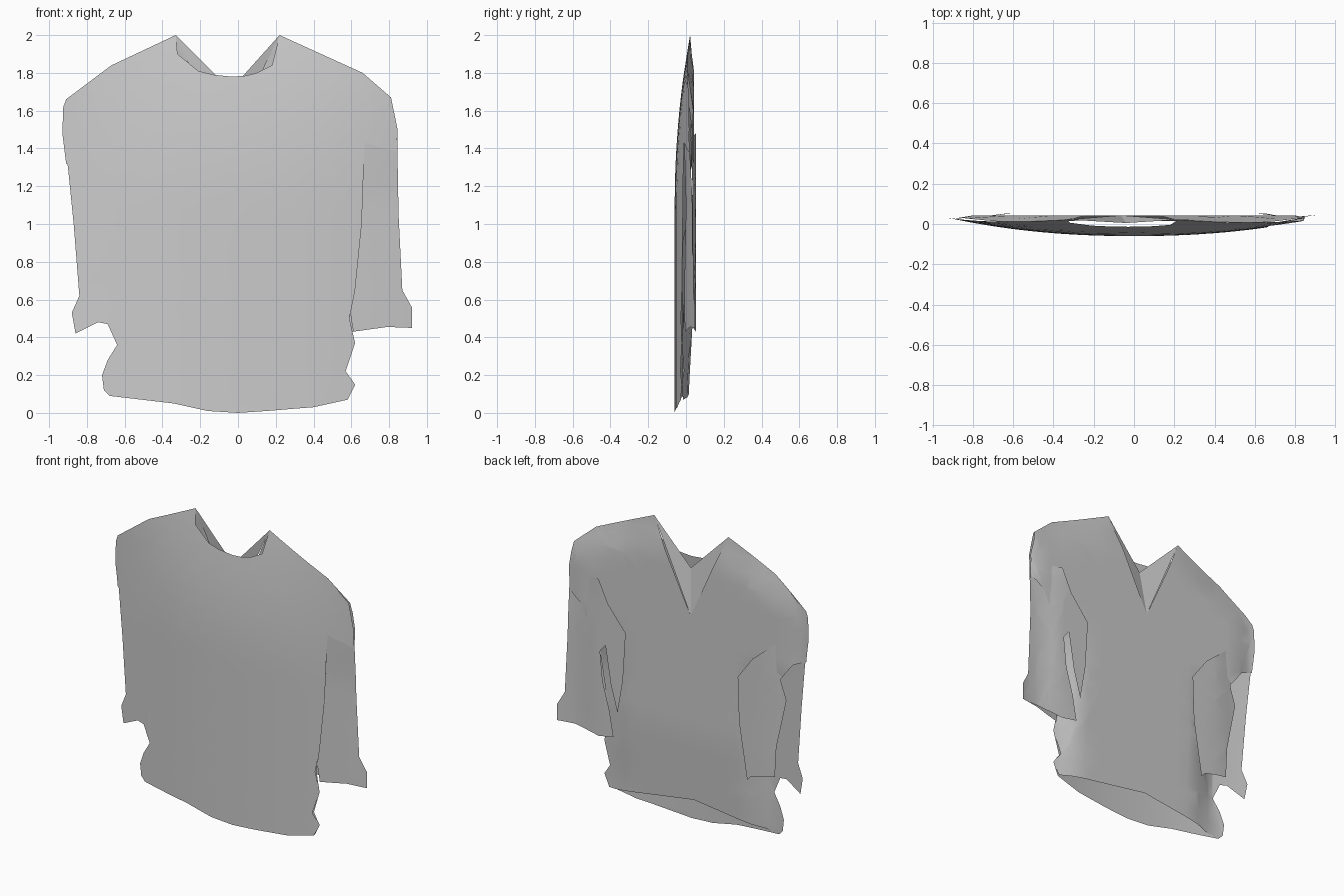
import bpy
import bmesh
from mathutils import Vector

cube = bpy.data.objects.get("Cube")
if cube:
    bpy.data.objects.remove(cube, do_unlink=True)

cloth = bpy.data.materials.new("grey cloth")
cloth.use_nodes = True
GREY = (0.6, 0.6, 0.6, 1)
cloth.diffuse_color = GREY
cloth.node_tree.nodes["Principled BSDF"].inputs["Base Color"].default_value = GREY


def clamp(v):
    return max(0.0, min(1.0, v))


def mix(a, b, w):
    return a + (b - a) * w


# Depth rules for the cloth sheets
def front_depth(x, z):
    bulge = 1 - 0.9 * clamp((z - 1.1) / 0.9) ** 2
    return 0.03 - 0.09 * (1 - min(1, abs(x) / 0.92) ** 2.2) * bulge


def back_depth(x, z):
    base = mix(0.015, 0.043, clamp((z - 0.12) / 0.5))
    shoulder = 2 - 0.45 * max(0, abs(x + 0.05) - 0.27)
    seam = clamp(1 - (shoulder - z) / 0.15)
    outer = clamp((abs(x) - 0.8) / 0.1)
    side = clamp((abs(x) - 0.48) / 0.14) * clamp((1.2 - z) / 0.3)
    return mix(base, front_depth(x, z), max(seam, outer, side))


def sleeve_front_depth(x, z):
    return front_depth(x, z) + 0.018 * clamp((1.45 - z) / 0.3)


def sleeve_back_depth(x, z):
    return mix(0.053, sleeve_front_depth(x, z), clamp((abs(x) - 0.65) / 0.25))


def finish(name, bm, smooth=True):
    mesh = bpy.data.meshes.new(name)
    bm.to_mesh(mesh)
    bm.free()
    mesh.materials.append(cloth)
    for p in mesh.polygons:
        p.use_smooth = smooth
    obj = bpy.data.objects.new(name, mesh)
    bpy.context.collection.objects.link(obj)


def sheet(name, outline, depth, facing):
    """Cut a flat outline into a grid, then bend it by a depth rule."""
    bm = bmesh.new()
    bm.faces.new([bm.verts.new((x, 0, z)) for x, z in outline])
    bm.normal_update()
    bmesh.ops.triangulate(bm, faces=bm.faces[:], ngon_method='EAR_CLIP')
    for axis, start, count in ((0, -0.9, 19), (2, 0.1, 20)):
        normal = Vector((0, 0, 0))
        normal[axis] = 1
        for i in range(count):
            bmesh.ops.bisect_plane(bm, geom=bm.verts[:] + bm.edges[:] + bm.faces[:],
                                   plane_co=normal * (start + i * 0.1 + 0.003),
                                   plane_no=normal)
    bmesh.ops.remove_doubles(bm, verts=bm.verts[:], dist=0.0005)
    bm.normal_update()
    for f in bm.faces:
        if f.normal.y * facing < 0:
            f.normal_flip()
    for v in bm.verts:
        v.co.y = depth(v.co.x, v.co.z)
    finish(name, bm)


# Shared shoulder lines, from neck outwards
right_shoulder = [(-0.33, 2), (-0.67, 1.84), (-0.91, 1.66), (-0.925, 1.62), (-0.93, 1.48)]
left_shoulder = [(0.22, 2), (0.66, 1.8), (0.81, 1.67), (0.845, 1.5)]
right_side = [(-0.64, 0.36), (-0.69, 0.28), (-0.72, 0.2), (-0.71, 0.12), (-0.68, 0.09)]
left_side = [(0.58, 0.07), (0.62, 0.15), (0.57, 0.22), (0.62, 0.37), (0.59, 0.5)]

# Front body, in one piece with the right sleeve
right_cuff = [(-0.9, 1.3), (-0.87, 1), (-0.84, 0.62), (-0.88, 0.53), (-0.86, 0.42),
              (-0.74, 0.48), (-0.69, 0.47)]
front_hem = [(-0.34, 0.05), (-0.16, 0.01), (0, 0), (0.15, 0.01), (0.4, 0.03)]
left_slit = [(0.62, 0.65), (0.655, 1), (0.67, 1.43), (0.84, 1.38)]
front_neck = [(0.18, 1.84), (0.1, 1.8), (0.04, 1.785), (-0.03, 1.78), (-0.13, 1.79),
              (-0.21, 1.81), (-0.32, 1.9)]
sheet("shirt_front", right_shoulder + right_cuff + right_side + front_hem + left_side
      + left_slit + left_shoulder[::-1] + front_neck, front_depth, -1)

# Left sleeve front, tucked behind the body edge
left_cuff = [(0.61, 0.43), (0.79, 0.455), (0.92, 0.45), (0.92, 0.56), (0.87, 0.65),
             (0.85, 1.05), (0.843, 1.45)]
sheet("left_sleeve_front", [(0.67, 1.45), (0.64, 1), (0.58, 0.62)] + left_cuff,
      sleeve_front_depth, -1)

# Back body with a deep notch for the collar dart
back_right = [(-0.91, 1.32), (-0.82, 1.28), (-0.68, 1.1), (-0.64, 0.6)]
back_left = [(0.62, 0.65), (0.66, 1.1), (0.75, 1.28), (0.84, 1.35)]
sheet("shirt_back", right_shoulder + back_right + right_side + [(-0.07, 0.17)] + left_side
      + back_left + left_shoulder[::-1] + [(-0.065, 1.41)], back_depth, 1)

# Collar dart: two facets folded inwards below the back neckline
bm = bmesh.new()
tip_l, tip_r, inner, low = [bm.verts.new(c) for c in (
    (0.22, front_depth(0.22, 2), 2), (-0.33, front_depth(-0.33, 2), 2),
    (-0.04, 0.005, 1.71), (-0.065, 0.043, 1.41))]
bm.faces.new((tip_l, inner, low))
bm.faces.new((inner, tip_r, low))
finish("collar_dart", bm, smooth=False)

# Sleeve backs lying over the body
sheet("left_sleeve_back", [(0.61, 1.48), (0.54, 1.33), (0.41, 1.17), (0.43, 0.85),
      (0.47, 0.62), (0.52, 0.8), (0.56, 1.05), (0.6, 1), (0.58, 0.8), (0.53, 0.62),
      (0.5, 0.45)] + left_cuff, sleeve_back_depth, 1)
sheet("right_sleeve_back", [(-0.78, 1.46), (-0.53, 1.25), (-0.42, 1.1), (-0.43, 0.8),
      (-0.49, 0.43), (-0.52, 0.46), (-0.69, 0.5), (-0.7, 0.7), (-0.77, 1.03),
      (-0.73, 1.15)], sleeve_back_depth, 1)
